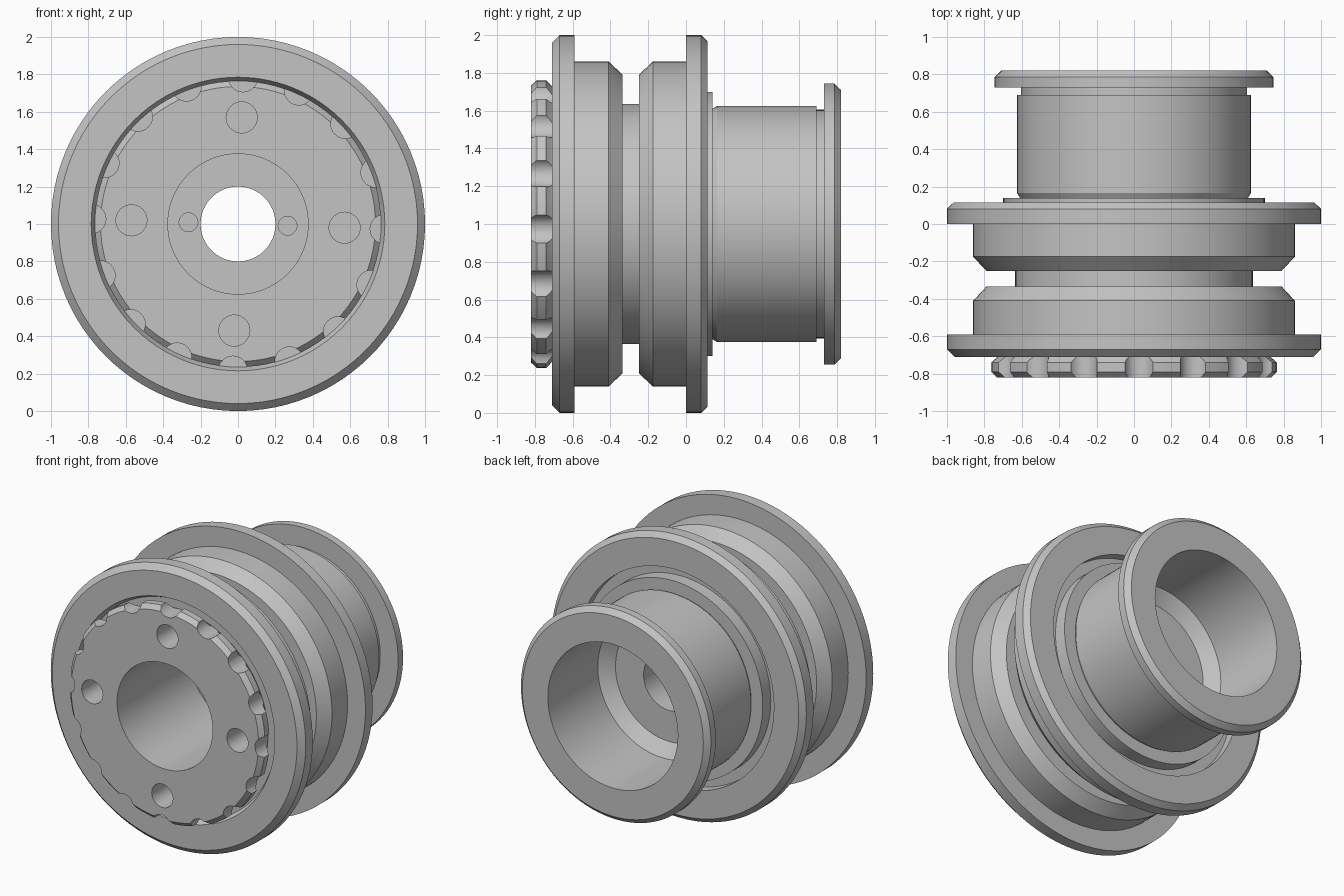
import bpy, bmesh
from math import sin, cos, pi, radians
from mathutils import Matrix, Vector

cube = bpy.data.objects.get("Cube")
if cube:
    bpy.data.objects.remove(cube, do_unlink=True)

SEGMENTS = 96
AXIS_Z = 1.0
TILT = radians(-2)  # small turn of the hole pattern

grey = bpy.data.materials.new("satin grey")
grey.use_nodes = True
COLOUR = (0.55, 0.55, 0.55, 1)
grey.diffuse_color = COLOUR
grey.node_tree.nodes["Principled BSDF"].inputs["Base Color"].default_value = COLOUR


def make_object(name, bm):
    bmesh.ops.recalc_face_normals(bm, faces=bm.faces)
    mesh = bpy.data.meshes.new(name)
    bm.to_mesh(mesh)
    bm.free()
    mesh.materials.append(grey)
    obj = bpy.data.objects.new(name, mesh)
    bpy.context.collection.objects.link(obj)
    return obj


def activate(obj):
    bpy.ops.object.select_all(action='DESELECT')
    obj.select_set(True)
    bpy.context.view_layer.objects.active = obj


def revolve(name, profile):
    """Turn a closed (radius, y) profile around the y axis."""
    bm = bmesh.new()
    rings = []
    for i in range(SEGMENTS):
        a = 2 * pi * i / SEGMENTS
        rings.append([bm.verts.new((r * cos(a), y, AXIS_Z + r * sin(a)))
                      for r, y in profile])
    n = len(profile)
    for i, ring in enumerate(rings):
        nxt = rings[(i + 1) % SEGMENTS]
        for j in range(n):
            k = (j + 1) % n
            bm.faces.new((ring[j], ring[k], nxt[k], nxt[j]))
    return make_object(name, bm)


def add_drills(bm, count, ring_radius, radius, y0, y1):
    """Ring of cylinders lying along y."""
    for i in range(count):
        a = TILT + 2 * pi * i / count
        centre = Vector((ring_radius * cos(a), (y0 + y1) / 2,
                         AXIS_Z + ring_radius * sin(a)))
        bmesh.ops.create_cone(
            bm, cap_ends=True, segments=32, radius1=radius, radius2=radius,
            depth=y1 - y0,
            matrix=Matrix.Translation(centre) @ Matrix.Rotation(pi / 2, 4, 'X'))


# Double-flanged pulley with a central groove
pulley = revolve("grooved_pulley", [
    (0.785, -0.71), (0.96, -0.71), (1.0, -0.67), (1.0, -0.59),
    (0.86, -0.59), (0.86, -0.41), (0.79, -0.335), (0.635, -0.335),
    (0.635, -0.25), (0.79, -0.25), (0.86, -0.175), (0.86, 0.0),
    (1.0, 0.0), (1.0, 0.08), (0.965, 0.115), (0.77, 0.115),
    (0.77, 0.05), (0.58, 0.05), (0.58, -0.42), (0.69, -0.42),
    (0.69, -0.67), (0.765, -0.67)])

# Hub with front disc, stepped through bore and rear sleeve
hub = revolve("hub_and_sleeve", [
    (0.375, -0.82), (0.735, -0.82), (0.765, -0.79), (0.765, -0.74),
    (0.72, -0.70), (0.70, -0.66), (0.70, -0.43), (0.60, -0.43),
    (0.60, 0.03), (0.70, 0.03), (0.70, 0.14), (0.61, 0.14),
    (0.625, 0.165), (0.625, 0.69), (0.605, 0.69), (0.605, 0.73),
    (0.745, 0.73), (0.745, 0.785), (0.71, 0.82), (0.51, 0.82),
    (0.51, 0.26), (0.42, 0.19), (0.20, 0.19), (0.20, 0.0), (0.375, 0.0)])

# Grip notches, face holes and pin holes cut into the hub
bm = bmesh.new()
add_drills(bm, 16, 0.785, 0.078, -0.95, -0.60)
add_drills(bm, 4, 0.57, 0.083, -0.95, -0.50)
add_drills(bm, 2, 0.265, 0.05, -0.10, 0.06)
cutter = make_object("hole_cutter", bm)
cutter.hide_render = True

activate(hub)
cut = hub.modifiers.new("holes", 'BOOLEAN')
cut.operation = 'DIFFERENCE'
cut.solver = 'EXACT'
cut.object = cutter
bpy.ops.object.modifier_apply(modifier=cut.name)
bpy.data.objects.remove(cutter, do_unlink=True)

# Smooth turned surfaces with crisp edges
for part in (pulley, hub):
    activate(part)
    bpy.ops.object.shade_smooth_by_angle(angle=radians(25))
